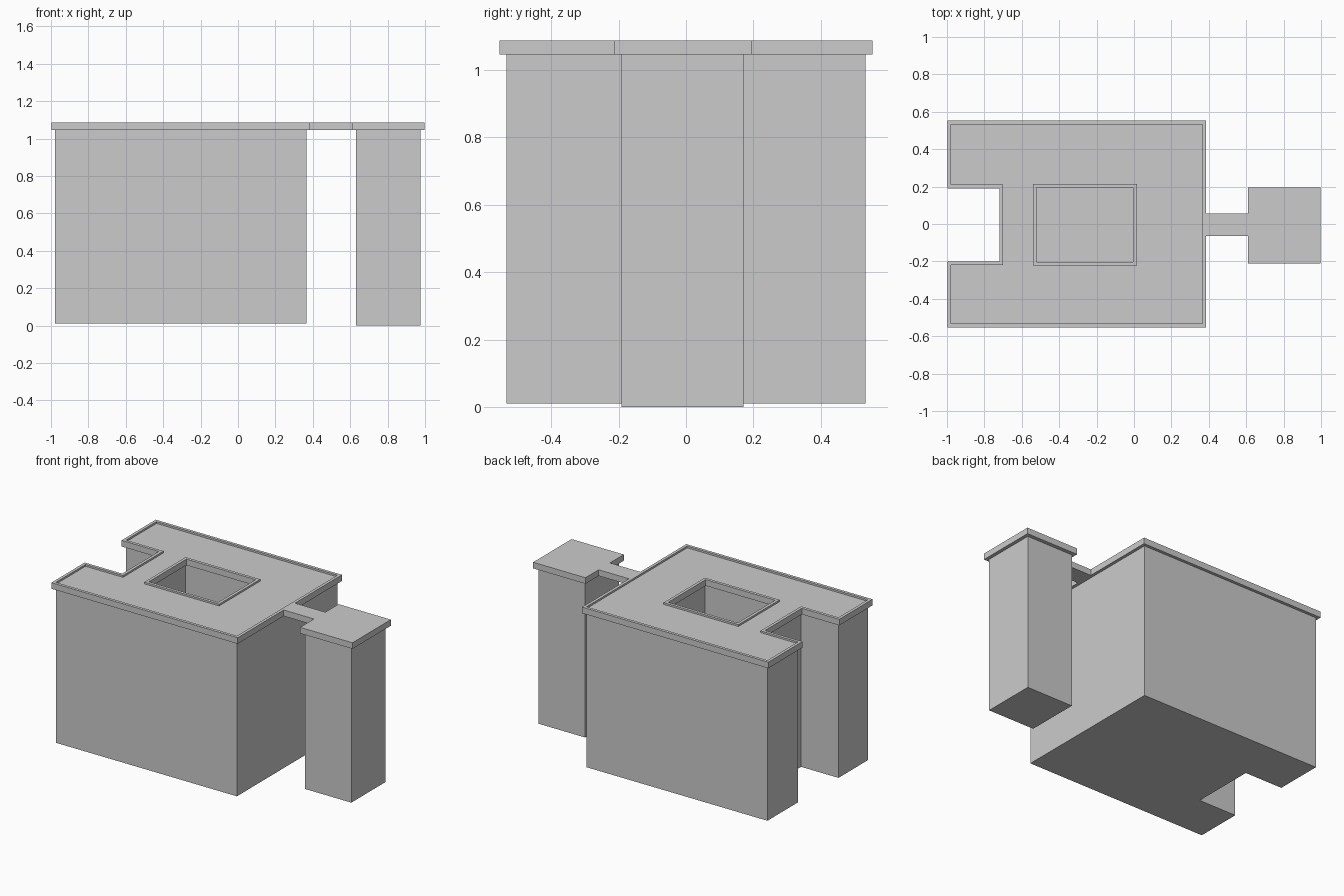
import bpy, bmesh

if "Cube" in bpy.data.objects:
    bpy.data.objects.remove(bpy.data.objects["Cube"])

EAVE, TOP, DECK = 1.046, 1.087, 1.075   # roof underside, rim top, recessed deck
BASE, FLOOR = 0.01, 0.02                # underside of hall, courtyard floor
RIM = 0.02                              # parapet width and wall setback


def prism(name, loops, z0, z1):
    """Extrude a flat shape; the second loop, if any, is a hole."""
    bm = bmesh.new()
    edges = []
    for loop in loops:
        vs = [bm.verts.new((x, y, z0)) for x, y in loop]
        edges += [bm.edges.new((vs[i - 1], vs[i])) for i in range(len(vs))]
    bmesh.ops.triangle_fill(bm, edges=edges, use_beauty=True)
    ext = bmesh.ops.extrude_face_region(bm, geom=bm.faces[:], use_keep_orig=True)
    top = [g for g in ext["geom"] if isinstance(g, bmesh.types.BMVert)]
    bmesh.ops.translate(bm, verts=top, vec=(0, 0, z1 - z0))
    bmesh.ops.recalc_face_normals(bm, faces=bm.faces[:])
    mesh = bpy.data.meshes.new(name)
    bm.to_mesh(mesh)
    bm.free()
    obj = bpy.data.objects.new(name, mesh)
    bpy.context.collection.objects.link(obj)
    return obj


def rect(x0, x1, y0, y1, d=0.0):
    return [(x0 + d, y0 + d), (x1 - d, y0 + d), (x1 - d, y1 - d), (x0 + d, y1 - d)]


def hall(d):
    """C-shaped outline of the hall, inset by d."""
    x0, x1, y0, y1 = -0.998 + d, 0.385 - d, -0.553 + d, 0.553 - d
    nx, n0, n1 = -0.72 + d, -0.2 - d, 0.19 + d
    return [(x0, y0), (x1, y0), (x1, y1), (x0, y1),
            (x0, n1), (nx, n1), (nx, n0), (x0, n0)]


def court(d):
    """Courtyard opening, grown outward by d."""
    return rect(-0.52, -0.005, -0.202, 0.195, -d)


# Main hall walls with closed courtyard floor
prism("hall_walls", [hall(RIM), court(RIM)], BASE, EAVE)
prism("courtyard_floor", [court(RIM)], BASE, FLOOR)

# Overhanging roof: recessed deck between raised parapets
prism("roof_deck", [hall(RIM), court(RIM)], EAVE, DECK)
prism("outer_parapet", [hall(0), hall(RIM)], EAVE, TOP)
prism("courtyard_parapet", [court(RIM), court(0)], EAVE, TOP)

# Side tower with flat cap joined to the hall by a narrow bridge
prism("tower", [rect(0.63, 0.975, -0.191, 0.17)], 0, EAVE)
cap = [(0.385, -0.065), (0.61, -0.065), (0.61, -0.212), (0.998, -0.212),
       (0.998, 0.195), (0.61, 0.195), (0.61, 0.055), (0.385, 0.055)]
prism("tower_cap_and_bridge", [cap], EAVE, TOP)
